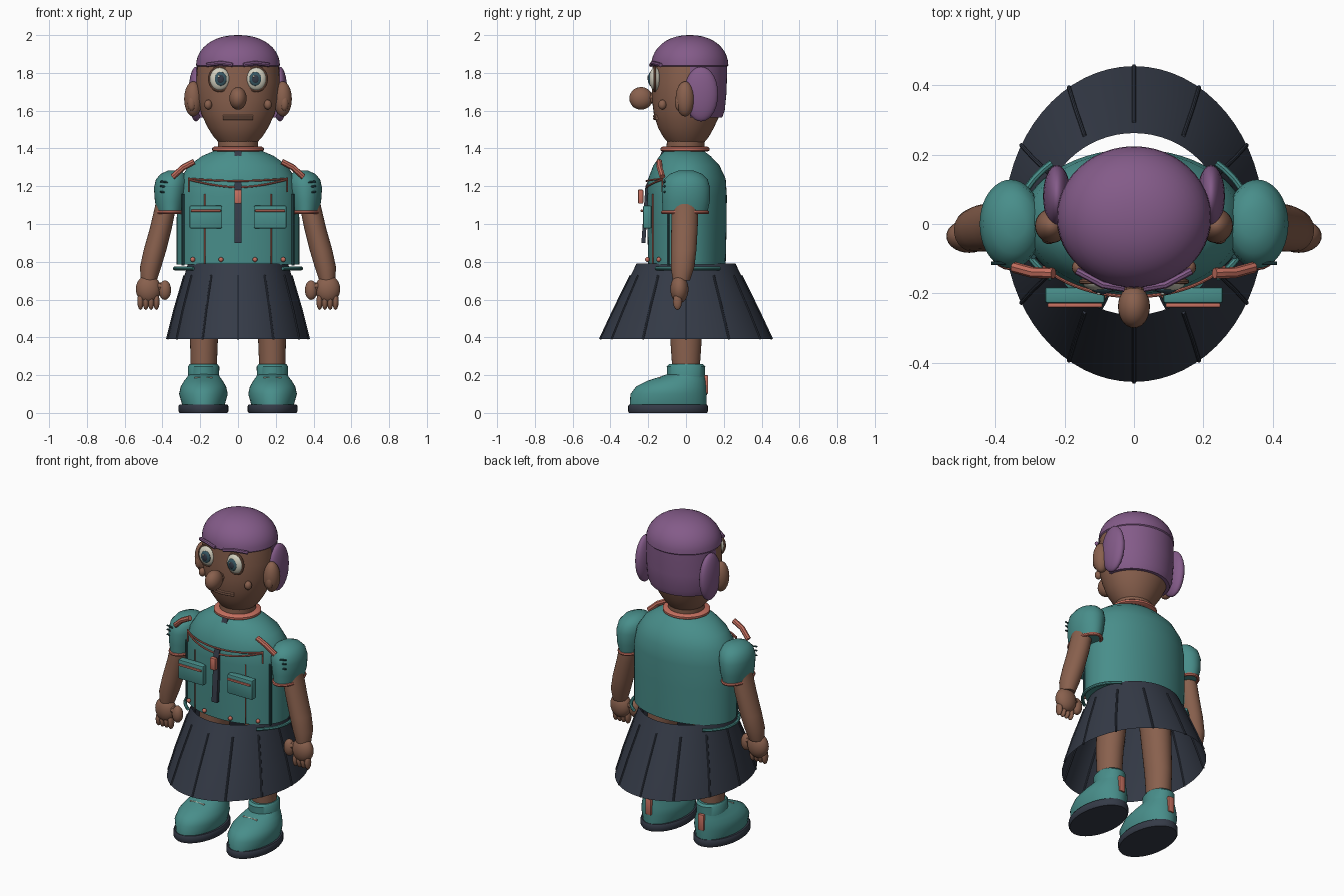
import bpy, math
from mathutils import Vector

if "Cube" in bpy.data.objects:
    bpy.data.objects.remove(bpy.data.objects["Cube"])


def material(name, r, g, b):
    m = bpy.data.materials.new(name)
    m.use_nodes = True
    m.diffuse_color = (r, g, b, 1)
    bsdf = next(n for n in m.node_tree.nodes if n.type == 'BSDF_PRINCIPLED')
    bsdf.inputs["Base Color"].default_value = (r, g, b, 1)
    bsdf.inputs["Roughness"].default_value = 0.8
    return m


SKIN = material("brown_skin", .25, .118, .075)
HAIR = material("purple_hair", .23, .105, .25)
TEAL = material("teal_cloth", .065, .27, .255)
DARK = material("dark_teal_thread", .02, .07, .075)
NAVY = material("navy_cloth", .035, .043, .063)
CORAL = material("coral_trim", .56, .16, .115)
CREAM = material("cream", .65, .63, .52)
LIP = material("tan_lip", .36, .18, .12)
IRIS = material("slate_iris", .04, .10, .13)
SIDES = ((-1, "right"), (1, "left"))
made = []


def mesh(name, verts, faces, mat):
    me = bpy.data.meshes.new(name)
    me.from_pydata(verts, [], faces)
    me.materials.append(mat)
    ob = bpy.data.objects.new(name, me)
    bpy.context.collection.objects.link(ob)
    made.append(ob)
    return ob


# Stack of oval rings: (z, x, y, x radius, y radius)
def loft(name, rings, mat, n=40, start=0, end=360, capped=True):
    full = end - start == 360
    verts, faces = [], []
    for z, x, y, rx, ry in rings:
        for i in range(n):
            a = math.radians(start + (end - start) * i / (n if full else n - 1))
            verts.append((x + rx * math.cos(a), y + ry * math.sin(a), z))
    for r in range(len(rings) - 1):
        for i in range(n):
            j = (i + 1) % n
            faces.append((r * n + i, r * n + j, r * n + n + j, r * n + n + i))
    if capped:
        faces.append(tuple(reversed(range(n))))
        faces.append(tuple(range(len(verts) - n, len(verts))))
    return mesh(name, verts, faces, mat)


def ball(name, loc, radii, mat, seg=28):
    bpy.ops.mesh.primitive_uv_sphere_add(segments=seg, ring_count=seg // 2, location=loc)
    ob = bpy.context.object
    ob.name, ob.scale = name, radii
    ob.data.materials.append(mat)
    made.append(ob)
    return ob


def box(name, loc, size, mat, bevel=.006):
    bpy.ops.mesh.primitive_cube_add(size=1, location=loc)
    ob = bpy.context.object
    ob.name, ob.scale = name, size
    bpy.ops.object.transform_apply(location=False, rotation=False)
    ob.data.materials.append(mat)
    if bevel:
        b = ob.modifiers.new("soft_edges", 'BEVEL')
        b.width, b.segments = bevel, 2
    made.append(ob)
    return ob


def tube(name, pts, r, mat, closed=False):
    cu = bpy.data.curves.new(name, 'CURVE')
    cu.dimensions, cu.bevel_depth, cu.bevel_resolution = '3D', r, 2
    cu.use_fill_caps = True
    sp = cu.splines.new('POLY')
    sp.points.add(len(pts) - 1)
    for p, co in zip(sp.points, pts):
        p.co = (*co, 1)
    sp.use_cyclic_u = closed
    cu.materials.append(mat)
    ob = bpy.data.objects.new(name, cu)
    bpy.context.collection.objects.link(ob)
    made.append(ob)


def oval(c, rx, ry, start=0, end=360, n=32, upright=False):
    pts = []
    for i in range(n):
        a = math.radians(start + (end - start) * i / (n if end - start == 360 else n - 1))
        u, v = rx * math.cos(a), ry * math.sin(a)
        pts.append((c[0] + u, c[1] + (0 if upright else v), c[2] + (v if upright else 0)))
    return pts


def chest(x, out=0):
    return .005 - .21 * math.sqrt(max(0, 1 - (x / .325) ** 2)) - out


# Shirt, neck and collar
loft("shirt", [(.785, 0, .005, .325, .205), (1, 0, .005, .325, .21), (1.15, 0, .005, .322, .211),
               (1.24, 0, .005, .305, .205), (1.31, 0, .002, .26, .175), (1.36, 0, -.005, .19, .135),
               (1.39, 0, -.01, .12, .1)], TEAL, 56)
loft("neck", [(1.34, 0, -.005, .1, .1), (1.48, 0, 0, .11, .1)], SKIN)
loft("collar", [(1.383, 0, -.005, .125, .118), (1.39, 0, -.005, .137, .13),
                (1.402, 0, -.005, .137, .13), (1.41, 0, -.005, .125, .118)], CORAL)

# Zip with pull
path = [(-.125, 1.39), (-.215, 1.2), (-.236, .9), (-.215, .9), (-.195, 1.2), (-.105, 1.39)]
zipper = [(x, y, z) for x in (-.018, .018) for y, z in path]
k = len(path)
mesh("zip", zipper, [tuple(range(k)), tuple(reversed(range(k, 2 * k)))] +
     [(i, i + k, (i + 1) % k + k, (i + 1) % k) for i in range(k)], NAVY)
box("zip_pull", (0, -.24, 1.145), (.038, .028, .075), CORAL)

# Chest yoke seams
xs = [-.26 + .52 * i / 24 for i in range(25)]
tube("yoke_seam_upper", [(x, chest(x, .004), 1.24 - .012 * math.cos(x * 6)) for x in xs], .005, CORAL)
tube("yoke_seam_lower", [(x, chest(x, .004), 1.235 - .04 * math.cos(x * 6)) for x in xs], .005, CORAL)

for s, side in SIDES:
    # Shirt seams, pockets, buttons, shoulder tabs and hem
    for label, x, low, r, mat in (("front_seam", .175, .79, .004, CORAL), ("side_seam", .29, .78, .008, DARK)):
        tube(f"{side}_{label}", [(s * x, chest(x, .004), 1.16), (s * x, chest(x, .004), low)], r, mat)
    tube(f"{side}_yoke_end", [(s * .26, chest(.26, .004), z) for z in (1.245, 1.17)], .004, CORAL)
    box(f"{side}_pocket", (s * .17, -.205, 1.037), (.172, .045, .12), TEAL)
    box(f"{side}_pocket_trim", (s * .17, -.234, 1.07), (.158, .012, .012), CORAL, .003)
    for x in (.09, .24):
        ball(f"{side}_button", (s * x, chest(x, .008), .812), (.013, .012, .013), CORAL, 12)
    tube(f"{side}_shoulder_tab", [(s * .345, -.125, 1.25), (s * .29, -.14, 1.3), (s * .232, -.142, 1.33)],
         .016, CORAL)
    mid = 0 if s > 0 else 180
    tube(f"{side}_hem", oval((0, .01, .765), .335, .235, mid - 45, mid + 45), .01, TEAL)

    # Sleeve with cuff and stitches
    loft(f"{side}_sleeve", [(1.06, s * .358, -.005, .068, .118), (1.12, s * .358, 0, .082, .126),
                            (1.19, s * .355, 0, .09, .128), (1.235, s * .35, 0, .085, .115),
                            (1.265, s * .345, 0, .065, .085), (1.283, s * .34, 0, .03, .04)], TEAL)
    tube(f"{side}_cuff", oval((s * .358, -.005, 1.062), .068, .118), .01, CORAL, True)
    for z in (1.165, 1.195, 1.22):
        tube(f"{side}_sleeve_stitch", [(s * .37, -.113, z), (s * .412, -.113, z + .006)], .005, DARK)

    # Arm and hand
    loft(f"{side}_arm", [(1.18, s * .38, -.005, .045, .055), (1.1, s * .382, -.005, .056, .07),
                         (.98, s * .408, -.008, .058, .07), (.86, s * .44, -.012, .06, .067),
                         (.77, s * .463, -.018, .056, .062), (.7, s * .472, -.025, .042, .045)], SKIN, 28)
    ball(f"{side}_palm", (s * .475, -.035, .655), (.066, .048, .075), SKIN)
    ball(f"{side}_thumb", (s * .387, -.045, .65), (.033, .03, .052), SKIN, 16)
    tube(f"{side}_thumb_base", [(s * .39, -.045, .665), (s * .45, -.035, .67)], .024, SKIN)
    for i in range(4):
        ball(f"{side}_finger", (s * (.432 + .028 * i), -.045, .59), (.017, .024, .045), SKIN, 12)

    # Leg, sock band and shoe
    loft(f"{side}_leg", [(.2, s * .182, 0, .068, .07), (.4, s * .18, 0, .074, .084),
                         (.8, s * .15, 0, .09, .1)], SKIN, 32)
    loft(f"{side}_ankle_band", [(.17, s * .182, 0, .082, .1), (.245, s * .182, 0, .083, .102),
                                (.258, s * .182, 0, .074, .09)], TEAL)
    loft(f"{side}_shoe", [(.04, s * .183, -.095, .112, .203), (.1, s * .183, -.092, .129, .202),
                          (.14, s * .183, -.078, .12, .186), (.17, s * .183, -.05, .102, .155),
                          (.19, s * .182, -.02, .087, .122), (.205, s * .182, 0, .078, .1)], TEAL)
    loft(f"{side}_sole", [(0, s * .183, -.095, .126, .206), (.008, s * .183, -.095, .132, .211),
                          (.036, s * .183, -.095, .132, .211), (.045, s * .183, -.095, .126, .206)], NAVY)
    tube(f"{side}_lace", [(s * .183 - .048, -.14, .186), (s * .183 + .048, -.14, .186)], .005, CREAM)
    box(f"{side}_heel_tab", (s * .182, .106, .15), (.04, .022, .1), CORAL)

    # Ear, hair puff and cheek
    ball(f"{side}_ear", (s * .237, -.005, 1.662), (.048, .05, .093), SKIN)
    ball(f"{side}_ear_lobe", (s * .245, -.04, 1.64), (.022, .018, .04), SKIN, 16)
    ball(f"{side}_hair_puff", (s * .222, .08, 1.688), (.04, .09, .145), HAIR)
    ball(f"{side}_cheek", (s * .158, -.125, 1.632), (.021, .022, .026), SKIN, 16)

    # Eye and brow
    ball(f"{side}_eye", (s * .097, -.163, 1.768), (.054, .032, .062), CREAM)
    tube(f"{side}_eyelid", oval((s * .097, -.166, 1.768), .055, .063, upright=True), .007, SKIN, True)
    ball(f"{side}_iris", (s * .092, -.188, 1.768), (.032, .012, .037), IRIS, 20)
    ball(f"{side}_pupil", (s * .092, -.194, 1.768), (.02, .009, .024), NAVY, 16)
    ball(f"{side}_eye_glint", (s * .092 - .009, -.201, 1.782), (.006, .004, .006), CREAM, 10)
    tube(f"{side}_brow", [(s * .028, -.185, 1.842), (s * .09, -.175, 1.853), (s * .165, -.135, 1.842)],
         .011, HAIR)

# Skirt shell with pleat ridges
hem_ring, mid_ring, waist = (.39, .375, .455), (.54, .338, .385), (.79, .265, .262)
loft("skirt", [(z, 0, 0, rx, ry) for z, rx, ry in (hem_ring, mid_ring, waist)], NAVY, 64, capped=False)
for i in range(12):
    a = math.radians(30 * i)
    pts = [Vector((rx * math.cos(a), ry * math.sin(a), z)) for z, rx, ry in (hem_ring, mid_ring)]
    pts.append(pts[1].lerp(Vector((waist[1] * math.cos(a), waist[2] * math.sin(a), waist[0])), .75))
    tube("skirt_pleat", pts, .006, NAVY)

# Head, nose and mouth
loft("head", [(1.43, 0, 0, .1, .095), (1.46, 0, 0, .128, .12), (1.51, 0, 0, .16, .148),
              (1.58, 0, .005, .193, .175), (1.66, 0, .01, .214, .19), (1.75, 0, .014, .222, .195),
              (1.84, 0, .016, .215, .194)], SKIN, 48)
ball("nose", (0, -.238, 1.665), (.046, .062, .06), SKIN)
tube("nose_bridge", [(0, -.15, 1.668), (0, -.225, 1.666)], .03, SKIN)
for z in (1.558, 1.57):
    tube("lip", [(x, -.168 + x * x * 2.5, z) for x in (-.078, -.04, 0, .04, .078)], .007, LIP)

# Hair cap and back
dome = [math.radians(a) for a in range(0, 90, 9)] + [math.radians(88)]
loft("hair_cap", [(1.83, 0, .02, .212, .194)] +
     [(1.84 + .16 * math.sin(a), 0, .02, .222 * math.cos(a) ** .9, .204 * math.cos(a) ** .9) for a in dome],
     HAIR, 48)
loft("hair_back", [(1.565, 0, .02, .2, .172), (1.6, 0, .02, .215, .185), (1.7, 0, .02, .222, .195),
                   (1.835, 0, .02, .22, .198)], HAIR, 32, 0, 180)

# Shading
bpy.ops.object.select_all(action='DESELECT')
for ob in made:
    ob.select_set(True)
bpy.context.view_layer.objects.active = made[0]
bpy.ops.object.convert(target='MESH')
bpy.ops.object.shade_smooth_by_angle(angle=math.radians(40))
